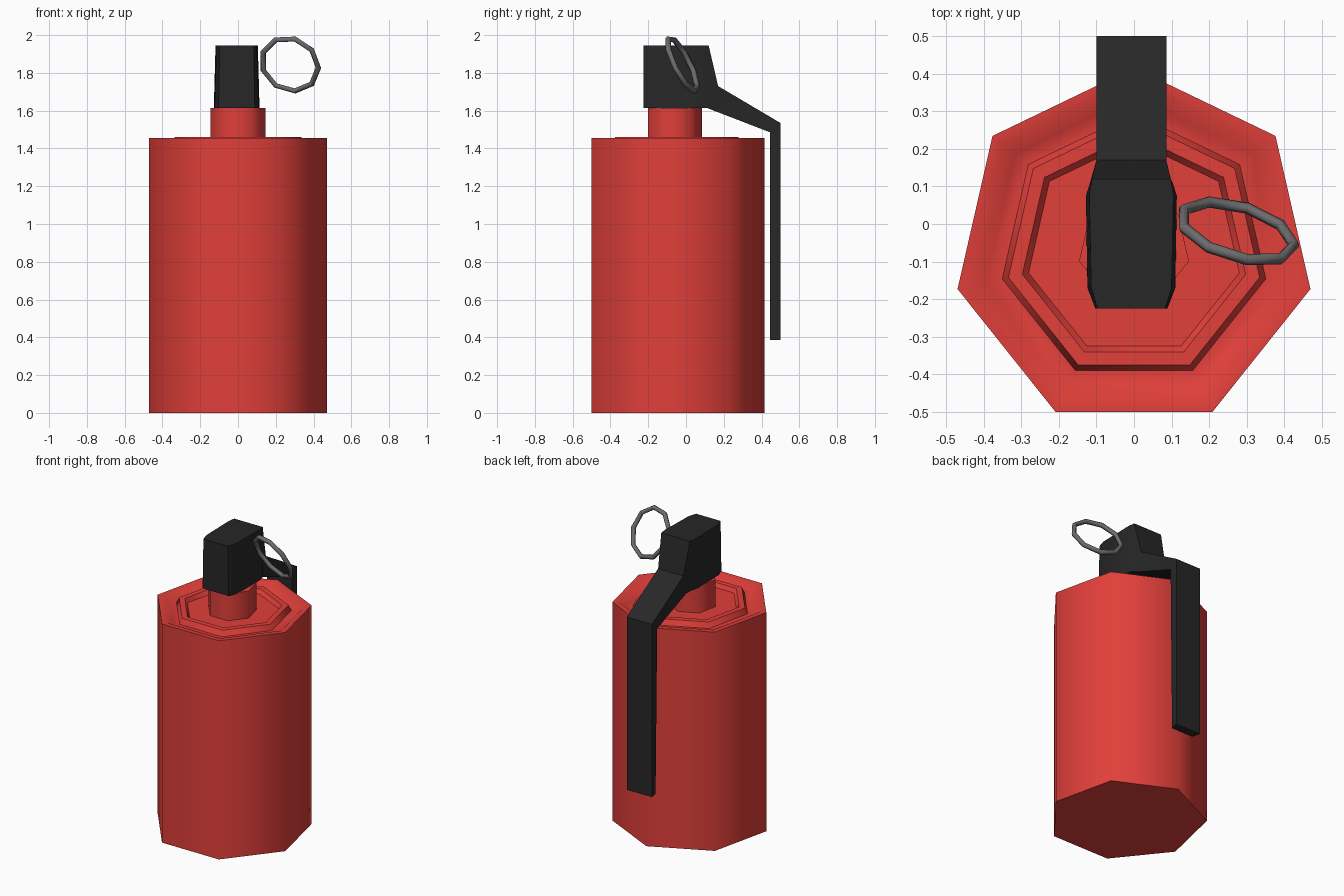
import bpy, bmesh, math
from mathutils import Matrix, Vector

if "Cube" in bpy.data.objects:
    bpy.data.objects.remove(bpy.data.objects["Cube"])


def material(name, rgb):
    m = bpy.data.materials.new(name)
    m.diffuse_color = (*rgb, 1)
    m.use_nodes = True
    m.node_tree.nodes["Principled BSDF"].inputs["Base Color"].default_value = m.diffuse_color
    return m


def finish(name, bm, mat, angle):
    bmesh.ops.recalc_face_normals(bm, faces=bm.faces)
    me = bpy.data.meshes.new(name)
    bm.to_mesh(me)
    bm.free()
    ob = bpy.data.objects.new(name, me)
    bpy.context.collection.objects.link(ob)
    me.materials.append(mat)
    bpy.ops.object.select_all(action='DESELECT')
    ob.select_set(True)
    bpy.context.view_layer.objects.active = ob
    bpy.ops.object.shade_smooth_by_angle(angle=math.radians(angle))
    return ob


def loft(bm, rings, closed=False):
    """Skin a list of point rings; cap the ends unless closed."""
    vs = [[bm.verts.new(p) for p in r] for r in rings]
    n = len(vs[0])
    pairs = list(zip(vs, vs[1:])) + ([(vs[-1], vs[0])] if closed else [])
    for a, b in pairs:
        for i in range(n):
            j = (i + 1) % n
            bm.faces.new((a[i], a[j], b[j], b[i]))
    if not closed:
        bm.faces.new(vs[0])
        bm.faces.new(vs[-1])


def circle(r, z, n, cy):
    return [(r * math.sin(math.tau * i / n), cy + r * math.cos(math.tau * i / n), z)
            for i in range(n)]


red = material("red_paint", (0.75, 0.05, 0.042))
black = material("black_plastic", (0.02, 0.02, 0.02))
steel = material("dark_steel", (0.15, 0.15, 0.15))

# seven-sided canister with stepped lid and neck
profile = [(0.482, 0), (0.482, 1.455), (0.447, 1.455), (0.405, 1.425),
           (0.36, 1.425), (0.343, 1.461), (0.305, 1.461), (0.288, 1.435),
           (0.15, 1.435), (0.15, 1.615)]
bm = bmesh.new()
loft(bm, [circle(r, z, 7, -0.066) for r, z in profile])
finish("canister", bm, red, 55)

# fuze head flowing into the safety lever
# (top y, top z, bottom y, bottom z, top half width, bottom half width)
stations = [(-0.225, 1.945, -0.225, 1.615, 0.09, 0.096),
            (-0.17, 1.945, -0.17, 1.615, 0.107, 0.117),
            (0.075, 1.945, 0.075, 1.615, 0.112, 0.121),
            (0.12, 1.945, 0.11, 1.615, 0.105, 0.11),
            (0.17, 1.73, 0.14, 1.603, 0.093, 0.093),
            (0.5, 1.535, 0.446, 1.485, 0.093, 0.093),
            (0.5, 0.385, 0.444, 0.385, 0.093, 0.08)]
cx = -0.007
bm = bmesh.new()
loft(bm, [[(cx - wt, yt, zt), (cx + wt, yt, zt), (cx + wb, yb, zb), (cx - wb, yb, zb)]
          for yt, zt, yb, zb, wt, wb in stations])
finish("fuze_head_and_lever", bm, black, 40)

# tilted nine-sided pull ring
normal = Vector((-0.3, -1, -0.5)).normalized()
side = Vector((1, 0, 0))
side = (side - normal * side.dot(normal)).normalized()
up = normal.cross(side)
frame = Matrix((side, up, normal)).transposed()
center = Vector((0.275, -0.02, 1.845))
rings = []
for i in range(9):
    a = math.tau * i / 9
    ring = []
    for k in range(6):
        b = math.tau * k / 6
        r = 0.156 + 0.015 * math.cos(b)
        p = Vector((r * math.cos(a), r * math.sin(a), 0.015 * math.sin(b)))
        ring.append(center + frame @ p)
    rings.append(ring)
bm = bmesh.new()
loft(bm, rings, closed=True)
finish("pull_ring", bm, steel, 65)
